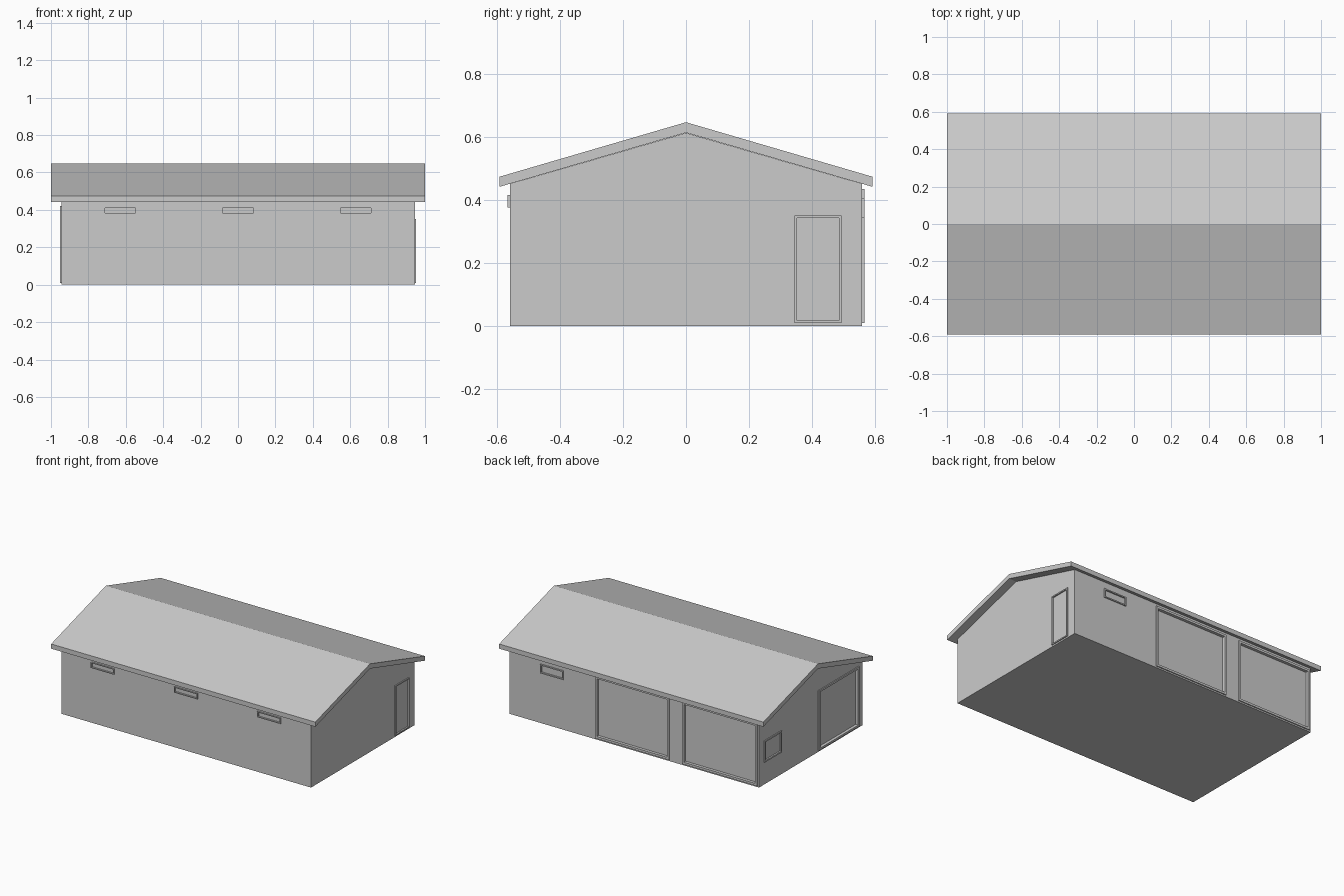
import bpy, bmesh

if "Cube" in bpy.data.objects:
    bpy.data.objects.remove(bpy.data.objects["Cube"])

WX, WY = 0.945, 0.56      # wall half extents
PROUD = 0.007             # how far frames stand off the wall


def add_object(name, bm):
    bmesh.ops.recalc_face_normals(bm, faces=bm.faces)
    me = bpy.data.meshes.new(name)
    bm.to_mesh(me)
    bm.free()
    ob = bpy.data.objects.new(name, me)
    bpy.context.collection.objects.link(ob)
    return ob


def prism(name, profile, half):
    """Extrude a (y, z) profile along x."""
    bm = bmesh.new()
    f = bm.faces.new([bm.verts.new((-half, y, z)) for y, z in profile])
    r = bmesh.ops.extrude_face_region(bm, geom=[f])
    moved = [v for v in r["geom"] if isinstance(v, bmesh.types.BMVert)]
    bmesh.ops.translate(bm, verts=moved, vec=(2 * half, 0, 0))
    return add_object(name, bm)


def place(side, a, d, z):
    """Point at position a along a wall, d outward from it."""
    return {"front": (a, -WY - d, z), "back": (a, WY + d, z),
            "left": (-WX - d, a, z), "right": (WX + d, a, z)}[side]


def box(bm, side, a0, a1, z0, z1, d0, d1):
    r = bmesh.ops.create_cube(bm, size=1)
    for v in r["verts"]:
        v.co = place(side, a1 if v.co.x > 0 else a0,
                     d1 if v.co.y > 0 else d0, z1 if v.co.z > 0 else z0)


def frame(name, side, a0, a1, z0, z1, w, depth):
    """Rectangular ring standing proud of the wall, reaching back to the panel."""
    bm = bmesh.new()
    rings = []
    for i in (0, w):
        for d in (-depth, PROUD):
            pts = [(a0 + i, z0 + i), (a1 - i, z0 + i), (a1 - i, z1 - i), (a0 + i, z1 - i)]
            rings.append([bm.verts.new(place(side, a, d, z)) for a, z in pts])
    ob, of, ib, inf = rings
    for p, q in ((ob, of), (of, inf), (inf, ib), (ib, ob)):
        for k in range(4):
            n = (k + 1) % 4
            bm.faces.new((p[k], p[n], q[n], q[k]))
    return add_object(name, bm)


# Walls with gable ends
walls = prism("walls", [(-WY, 0), (WY, 0), (WY, 0.452), (0, 0.614), (-WY, 0.452)], WX)

# Gable roof with vertical eave edges
prism("roof", [(-0.592, 0.443), (-0.592, 0.475), (0, 0.648), (0.592, 0.475),
               (0.592, 0.443), (0, 0.615)], 1.0)

# Openings: name, wall, start, end, bottom, top, frame width, recess depth
openings = [
    ("high_window_%d" % i, "front", x - 0.088, x + 0.088, 0.377, 0.417, 0.006, 0.003)
    for i, x in enumerate((-0.63, 0, 0.63))]
openings += [
    ("back_window", "back", 0.535, 0.71, 0.343, 0.405, 0.008, 0.003),
    ("garage_door_1", "back", -0.267, 0.293, 0.01, 0.435, 0.015, 0.013),
    ("garage_door_2", "back", -0.934, -0.366, 0.01, 0.435, 0.015, 0.013),
    ("side_door", "right", 0.345, 0.495, 0.01, 0.352, 0.008, 0.003),
    ("side_window", "left", 0.32, 0.506, 0.153, 0.30, 0.01, 0.003),
    ("side_gate", "left", -0.516, -0.08, 0.01, 0.42, 0.013, 0.013),
]
cut = bmesh.new()
for name, side, a0, a1, z0, z1, w, depth in openings:
    frame(name + "_frame", side, a0, a1, z0, z1, w, depth)
    h = w / 2
    box(cut, side, a0 + h, a1 - h, z0 + h, z1 - h, -depth, 0.05)

# Recess the panels into the walls
cutter = add_object("opening_cutter", cut)
cutter.hide_render = True
cutter.hide_viewport = True
cutter.display_type = 'WIRE'
mod = walls.modifiers.new("openings", 'BOOLEAN')
mod.operation = 'DIFFERENCE'
mod.solver = 'EXACT'
mod.object = cutter
